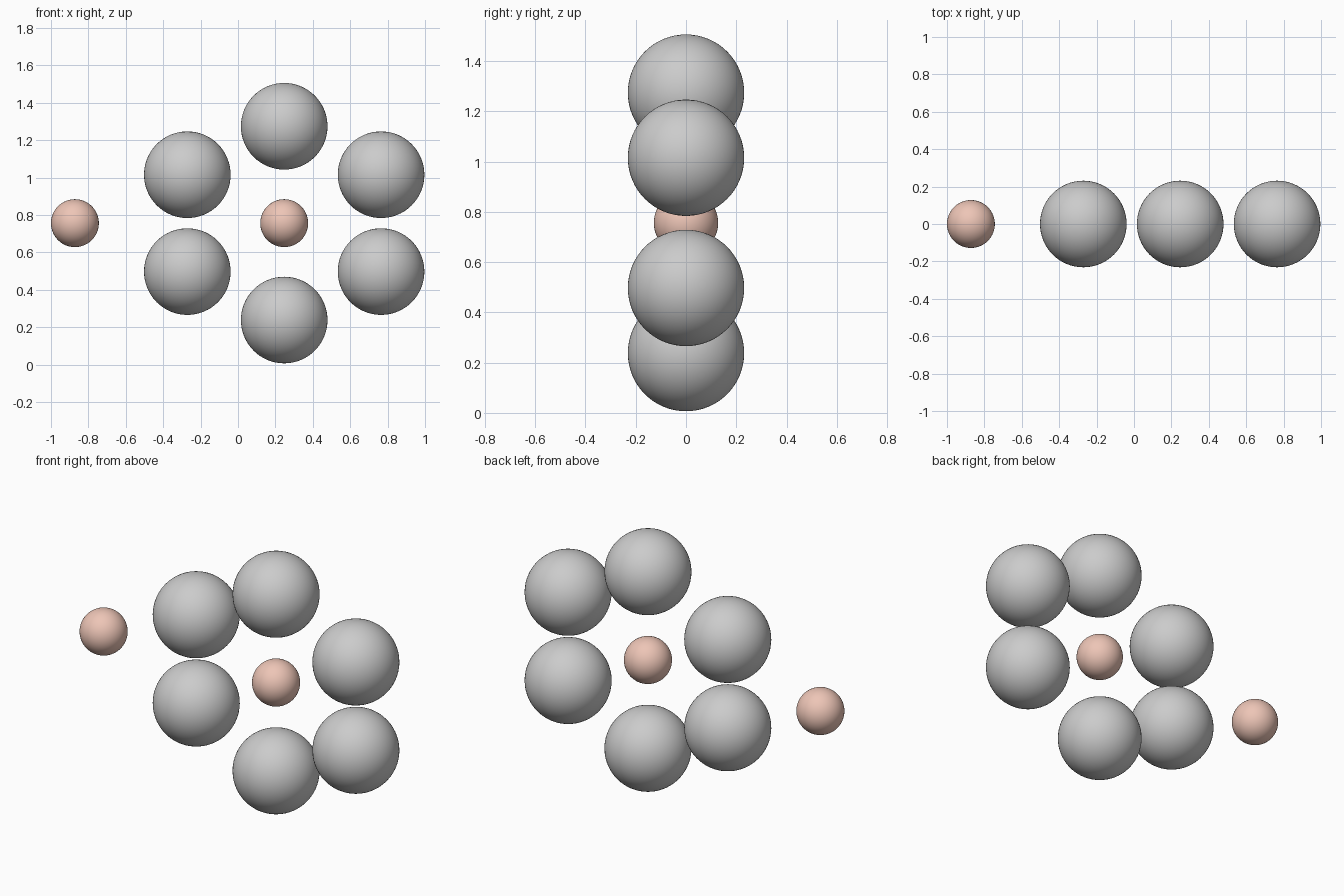
import bpy

if "Cube" in bpy.data.objects:
    bpy.data.objects.remove(bpy.data.objects["Cube"])

CX, CZ = 0.247, 0.756      # centre of the ring
STEP = 0.259               # half-step of the ring lattice

pink = bpy.data.materials.new("soft_pink")
pink.diffuse_color = (0.85, 0.56, 0.47, 1)
pink.use_nodes = True
pink.node_tree.nodes["Principled BSDF"].inputs["Base Color"].default_value = pink.diffuse_color


def ball(name, x, z, radius, material=None):
    bpy.ops.mesh.primitive_uv_sphere_add(
        segments=64, ring_count=32, radius=radius, location=(x, 0, z))
    ob = bpy.context.object
    ob.name = name
    bpy.ops.object.shade_smooth()
    if material:
        ob.data.materials.append(material)
    return ob


# six large balls in an upright ring
ring = [(0, 2), (2, 1), (2, -1), (0, -2), (-2, -1), (-2, 1)]
for i, (u, w) in enumerate(ring):
    ball(f"ring_ball_{i + 1}", CX + u * STEP, CZ + w * STEP, 0.2315)

# small balls: one in the middle of the ring, one outside to the left
ball("centre_ball", CX, CZ, 0.128, pink)
ball("outer_ball", -0.872, CZ, 0.128, pink)
